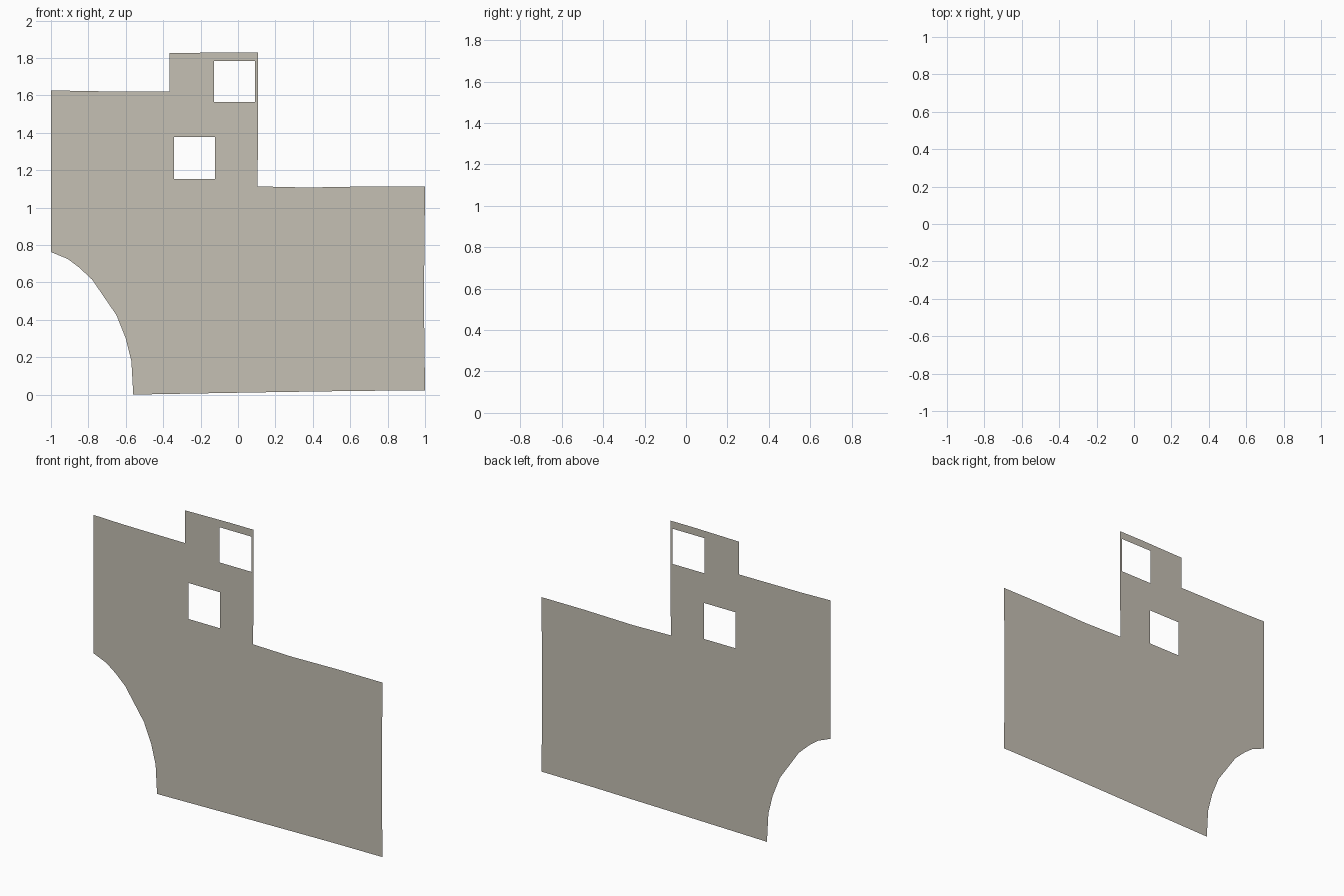
import bpy, bmesh

if "Cube" in bpy.data.objects:
    bpy.data.objects.remove(bpy.data.objects["Cube"])

# Outline of the flat wall sheet in (x, z), with the curved cut-out at lower left
outline = [(-0.56, 0.0), (-0.39, 0.003), (0.12, 0.012), (0.65, 0.02), (1.0, 0.022),
           (0.995, 0.42), (0.995, 0.61), (1.0, 1.113), (0.70, 1.113), (0.37, 1.107),
           (0.105, 1.113), (0.108, 1.83), (-0.055, 1.83), (-0.365, 1.825),
           (-0.365, 1.62), (-0.80, 1.622), (-1.0, 1.627), (-1.0, 0.762),
           (-0.91, 0.725), (-0.85, 0.68), (-0.78, 0.615), (-0.65, 0.425),
           (-0.60, 0.30), (-0.57, 0.18)]


def square(x0, x1, z0, z1):
    return [(x0, z0), (x1, z0), (x1, z1), (x0, z1)]


# Two square window openings
windows = [square(-0.128, 0.092, 1.563, 1.783), square(-0.342, -0.124, 1.152, 1.377)]

bm = bmesh.new()
edges = []
for loop in [outline] + windows:
    verts = [bm.verts.new((x, 0, z)) for x, z in loop]
    edges += [bm.edges.new((v, verts[i - 1])) for i, v in enumerate(verts)]
bmesh.ops.triangle_fill(bm, edges=edges, use_beauty=True, normal=(0, -1, 0))

# All faces look to the front
bm.normal_update()
bmesh.ops.reverse_faces(bm, faces=[f for f in bm.faces if f.normal.y > 0])

mesh = bpy.data.meshes.new("wall_panel")
bm.to_mesh(mesh)
bm.free()
wall = bpy.data.objects.new("wall_panel", mesh)
bpy.context.collection.objects.link(wall)

# Warm stone grey
mat = bpy.data.materials.new("warm_stone_grey")
mat.diffuse_color = (0.56, 0.525, 0.455, 1)
mat.use_nodes = True
mat.node_tree.nodes["Principled BSDF"].inputs["Base Color"].default_value = mat.diffuse_color
mesh.materials.append(mat)
